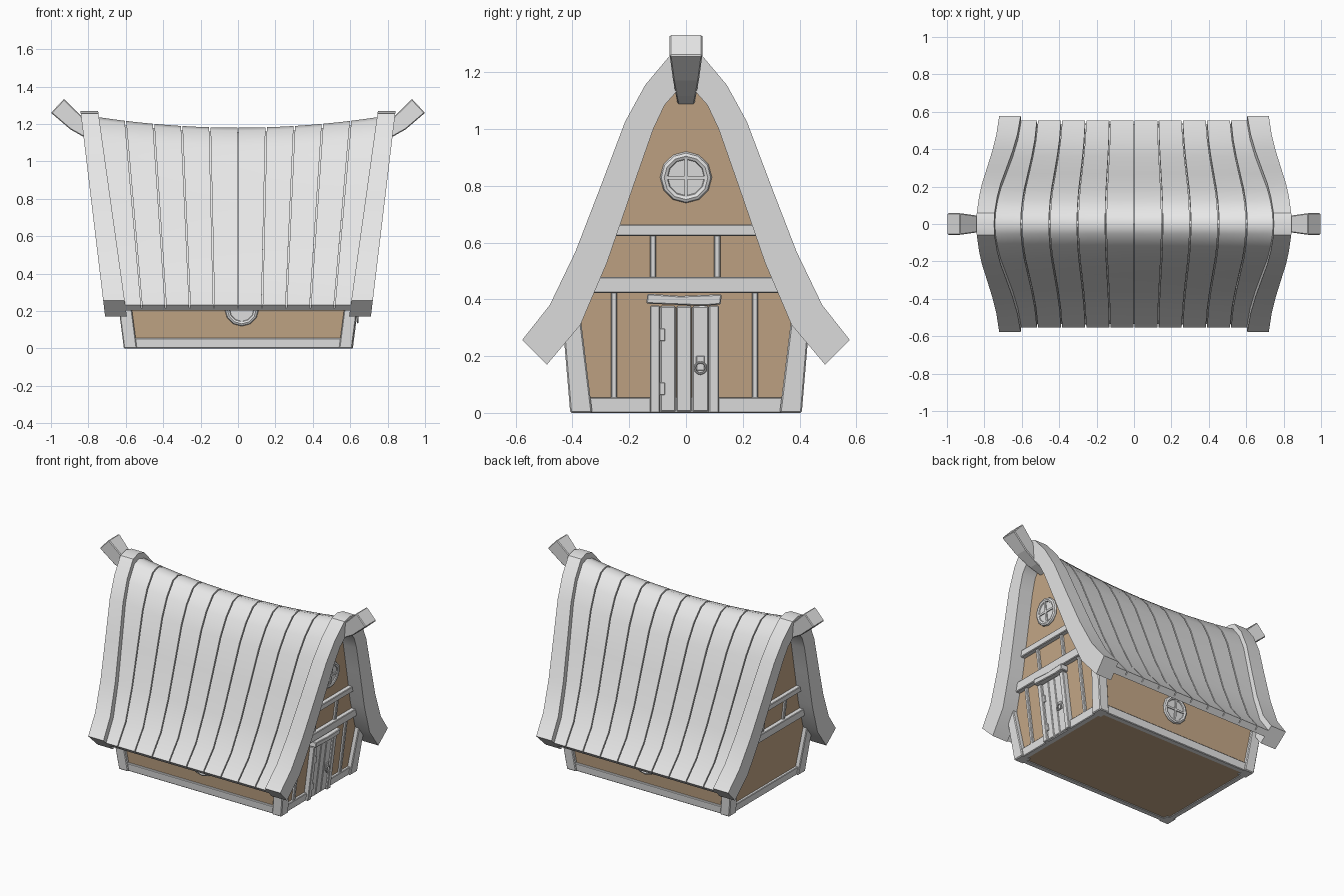
import bpy, bmesh
from math import sin, cos, pi, radians, atan
from mathutils import Matrix, Vector

cube = bpy.data.objects.get("Cube")
if cube:
    bpy.data.objects.remove(cube, do_unlink=True)


def material(name, rgb):
    m = bpy.data.materials.new(name)
    m.use_nodes = True
    m.diffuse_color = (*rgb, 1)
    m.node_tree.nodes["Principled BSDF"].inputs["Base Color"].default_value = (*rgb, 1)
    return m


GREY = material("pale_grey_timber", (0.8, 0.8, 0.8))
BROWN = material("brown_plaster", (0.57, 0.40, 0.25))


def loft(name, rings, mat=GREY, smooth=False, bevel=0.0):
    """Skin a list of closed rings and cap both ends."""
    bm = bmesh.new()
    vs = [[bm.verts.new(p) for p in ring] for ring in rings]
    n = len(vs[0])
    for a, b in zip(vs, vs[1:]):
        for i in range(n):
            j = (i + 1) % n
            bm.faces.new((a[i], a[j], b[j], b[i]))
    bm.faces.new(vs[0])
    bm.faces.new(vs[-1])
    bmesh.ops.recalc_face_normals(bm, faces=bm.faces)
    me = bpy.data.meshes.new(name)
    bm.to_mesh(me)
    bm.free()
    me.materials.append(mat)
    ob = bpy.data.objects.new(name, me)
    bpy.context.collection.objects.link(ob)
    if smooth:
        bpy.ops.object.select_all(action='DESELECT')
        ob.select_set(True)
        bpy.context.view_layer.objects.active = ob
        bpy.ops.object.shade_smooth_by_angle(angle=radians(35))
    if bevel:
        mod = ob.modifiers.new("worn_edges", 'BEVEL')
        mod.width = bevel
        mod.segments = 1
    return ob


def prism(name, section, layers, **kw):
    """Sweep a (y, z) section along x; each layer (u, a, b) lies at u * (a + b z)."""
    rings = []
    for u, a, b in layers:
        rings.append([(u * (a + b * z), y,
                       z - 0.058 * (1 - u * u) * max(0, z - 0.25))
                      for y, z in section])
    return loft(name, rings, **kw)


# Gable curve: outer and inner edge of the barge boards, ridge to eave
OUTER = [(0, 1.27), (.06, 1.255), (.144, 1.155), (.215, 1.025),
         (.30, .80), (.39, .567), (.48, .38), (.577, .257)]
INNER = [(0, 1.15), (.035, 1.13), (.075, 1.085), (.115, 1.0),
         (.185, .80), (.278, .53), (.372, .31), (.49, .17)]


def curve(t):
    """Half gable curve at depth t between the outer and inner edges."""
    return [(p[0] + (q[0] - p[0]) * t, p[1] + (q[1] - p[1]) * t)
            for p, q in zip(OUTER, INNER)]


def mirrored(half):
    return [(-y, z) for y, z in half[:0:-1]] + half


def shell(t0, t1):
    return mirrored(curve(t0)) + mirrored(curve(t1))[::-1]


def gable_box(name, side, y0, y1, z0, z1, depth, bevel=0.004):
    section = [(y0, z0), (y1, z0), (y1, z1), (y0, z1)]
    return prism(name, section, [(side, .56, .13), (side, .58 + depth, .13)], bevel=bevel)


# House body
steps = [i / 4 - 1 for i in range(9)]
half = curve(.55)[:7] + [(.385, .004)]
prism("house_body", mirrored(half), [(u, .58, .13) for u in steps], mat=BROWN)

# Roof: sagging underlay and ten curved planks
prism("roof_underlay", shell(.48, .62), [(u * .99, .62, .107) for u in steps], smooth=True)
for i in range(10):
    u = -1 + i * .2
    prism(f"roof_plank_{i + 1}", shell(.27, .58),
          [(u + .005, .62, .107), (u + .1, .62, .107), (u + .195, .62, .107)], smooth=True)

for side, end in ((1, "left"), (-1, "right")):
    # Barge boards
    prism(f"barge_boards_{end}", shell(0, 1), [(side, .57, .14), (side, .69, .12)], smooth=True)

    # Upturned ridge beam
    rings = []
    for x, z, deg, hy, hz in ((.68, 1.115, 20, .028, .04), (.78, 1.155, 25, .036, .043),
                              (.87, 1.21, 35, .046, .047), (.965, 1.297, 43, .058, .051)):
        a = radians(deg)
        rings.append([(side * (x - sin(a) * hz * k), hy * j, z + cos(a) * hz * k)
                      for j, k in ((-1, -1), (1, -1), (1, 1), (-1, 1))])
    loft(f"ridge_beam_{end}", rings, bevel=.005)

    # Gable timbers
    gable_box(f"sill_{end}", side, -.35, .35, 0, .055, .018)
    gable_box(f"lower_crossbeam_{end}", side, -.34, .34, .422, .479, .03)
    gable_box(f"upper_crossbeam_{end}", side, -.26, .26, .623, .664, .03)
    for y, tag in ((-.116, "front"), (.11, "back")):
        gable_box(f"upper_stud_{end}_{tag}", side, y - .011, y + .011, .47, .63, .015)

    # Corner posts
    for k, tag in ((-1, "front"), (1, "back")):
        section = [(k * y, z) for y, z in ((.33, 0), (.408, 0), (.434, .31), (.374, .36))]
        prism(f"corner_post_{end}_{tag}", section,
              [(side, .54, .13), (side, .61, .13)], bevel=.005)

# Long sills
for k, tag in ((-1, "front"), (1, "back")):
    section = [(k * y, z) for y, z in ((.36, 0), (.398, 0), (.404, .055), (.36, .055))]
    prism(f"long_sill_{tag}", section, [(-1, .56, 0), (1, .56, 0)], bevel=.004)

# Door end: studs, jambs, planks, lintel, hinges
for y, tag in ((-.254, "front"), (.243, "back")):
    gable_box(f"lower_stud_{tag}", 1, y - .011, y + .011, .05, .43, .015)
gable_box("door_jamb_front", 1, -.127, -.092, 0, .378, .034)
gable_box("door_jamb_back", 1, .08, .116, 0, .378, .034)
edges = (-.092, -.035, .021, .08)
for i in range(3):
    gable_box(f"door_plank_{i + 1}", 1, edges[i] + .001, edges[i + 1] - .001, .005, .376, .024)
prism("door_lintel", [(-.14, .385), (.06, .377), (.122, .382), (.126, .418), (-.02, .412), (-.136, .42)],
      [(1, .56, .13), (1, .63, .13)], bevel=.004)
for z, tag in ((.275, "upper"), (.085, "lower")):
    gable_box(f"door_hinge_{tag}", 1, -.094, -.074, z - .022, z + .022, .03, .002)
gable_box("handle_plate", 1, .036, .066, .15, .2, .03, .002)


def torus(name, major, minor, segs, matrix):
    bpy.ops.mesh.primitive_torus_add(major_radius=major, minor_radius=minor,
                                     major_segments=segs, minor_segments=8)
    ob = bpy.context.object
    ob.name = name
    ob.matrix_world = matrix @ Matrix.Rotation(pi / 2, 4, 'Y')
    ob.data.materials.append(GREY)
    bpy.ops.object.shade_smooth_by_angle(angle=radians(40))
    return ob


torus("door_ring", .02, .004, 12, Matrix.Translation((.64, .051, .158)))


def window(name, centre, turn, tilt):
    """Round window facing local +x: frame, pane and glazing bars."""
    m = Matrix.Translation(centre) @ Matrix.Rotation(turn, 4, 'Z') @ Matrix.Rotation(tilt, 4, 'Y')
    torus(f"{name}_frame", .077, .0145, 12, m)
    disc = [(.075 * cos(i * pi / 6), .075 * sin(i * pi / 6)) for i in range(12)]
    parts = [("pane", disc, .004)]
    for w, h, tag in ((.07, .006, "bar_across"), (.006, .07, "bar_upright")):
        parts.append((tag, [(-w, -h), (w, -h), (w, h), (-w, h)], .011))
    for tag, section, front in parts:
        loft(f"{name}_{tag}", [[m @ Vector((x, y, z)) for y, z in section]
                               for x in (-.01, front)])


lean = atan(.13)
window("gable_window", (.58 + .13 * .83 + .004, 0, .83), 0, lean)
wall_lean = atan(.1)
window("front_window", (.02, -.41, .21), -pi / 2, wall_lean)
window("back_window", (.02, .41, .21), pi / 2, wall_lean)
